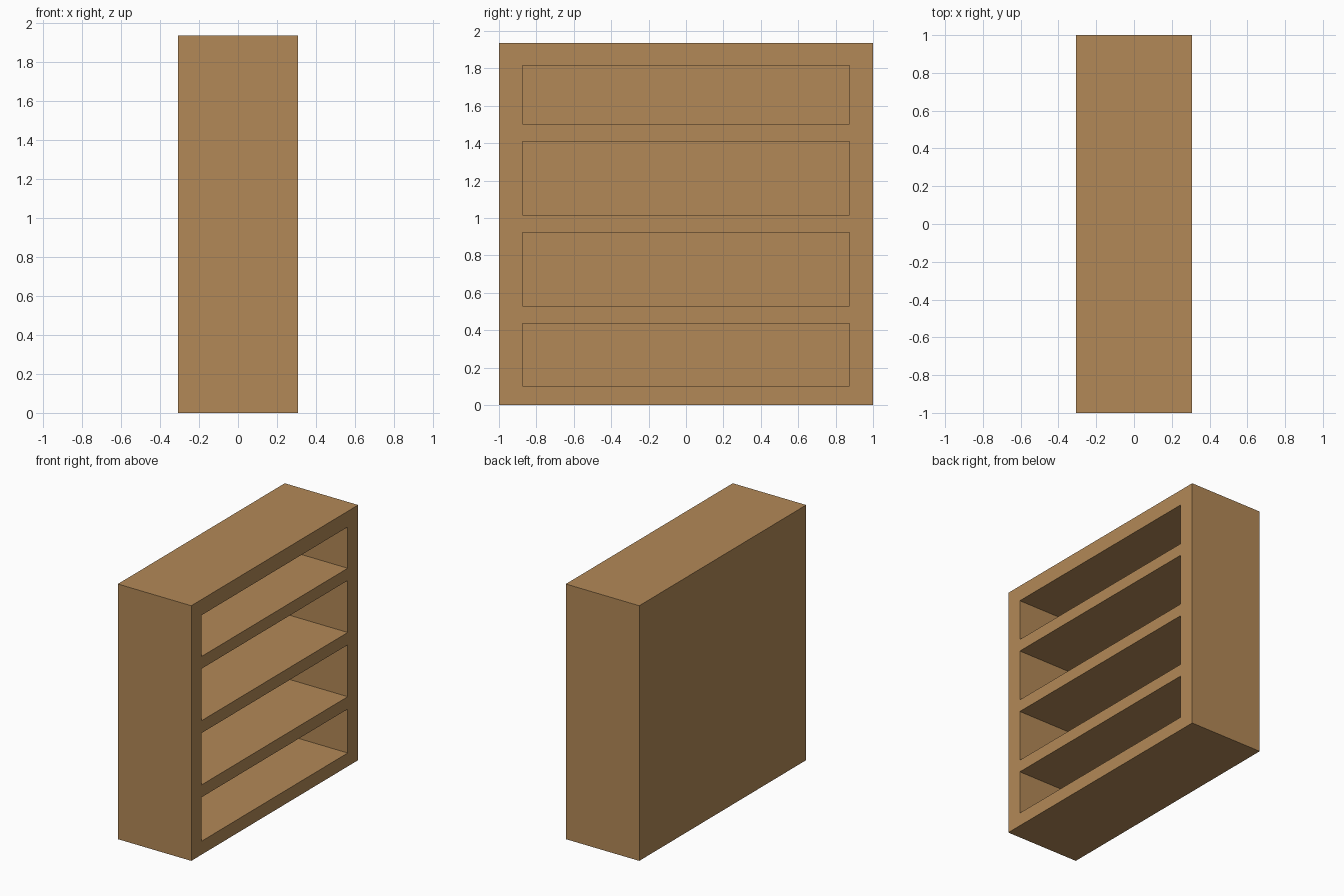
import bpy, bmesh
from mathutils import Vector

if "Cube" in bpy.data.objects:
    bpy.data.objects.remove(bpy.data.objects["Cube"])

HALF_D, HALF_W, HEIGHT = 0.308, 1.0, 1.935
OPEN_Y = 0.875            # half width of each shelf opening
CAVITY = 0.601            # depth of each shelf cavity, leaving a thin back panel
OPENINGS = [(0.102, 0.435), (0.529, 0.922), (1.016, 1.410), (1.503, 1.816)]

# Solid carcass block
bm = bmesh.new()
bmesh.ops.create_cube(bm, size=1)
bmesh.ops.scale(bm, vec=(2 * HALF_D, 2 * HALF_W, HEIGHT), verts=bm.verts)
bmesh.ops.translate(bm, vec=(0, 0, HEIGHT / 2), verts=bm.verts)


def open_face():
    return [f for f in bm.faces if f.normal.x > 0.9 and f.calc_center_median().x > HALF_D - 0.001]


def score(co, normal):
    # Cut guide lines into the open (+x) side only
    bm.normal_update()
    faces = open_face()
    geom = faces + list({e for f in faces for e in f.edges}) + list({v for f in faces for v in f.verts})
    bmesh.ops.bisect_plane(bm, geom=geom, plane_co=co, plane_no=normal, dist=1e-5)


for y in (-OPEN_Y, OPEN_Y):
    score((0, y, 0), (0, 1, 0))
for pair in OPENINGS:
    for z in pair:
        score((0, 0, z), (0, 0, 1))

# Push the shelf bays in from the open side
bm.normal_update()
bays = []
for f in open_face():
    c = f.calc_center_median()
    if abs(c.y) < 0.1 and any(lo < c.z < hi for lo, hi in OPENINGS):
        bays.append(f)
for f in bays:
    new = bmesh.ops.extrude_discrete_faces(bm, faces=[f])["faces"][0]
    bmesh.ops.translate(bm, vec=Vector((-CAVITY, 0, 0)), verts=new.verts)
bmesh.ops.recalc_face_normals(bm, faces=bm.faces)

mesh = bpy.data.meshes.new("bookcase")
bm.to_mesh(mesh)
bm.free()
bookcase = bpy.data.objects.new("bookcase", mesh)
bpy.context.collection.objects.link(bookcase)

# Brown wood
wood = bpy.data.materials.new("wood")
wood.diffuse_color = (0.45, 0.25, 0.095, 1)
wood.use_nodes = True
wood.node_tree.nodes["Principled BSDF"].inputs["Base Color"].default_value = wood.diffuse_color
mesh.materials.append(wood)
